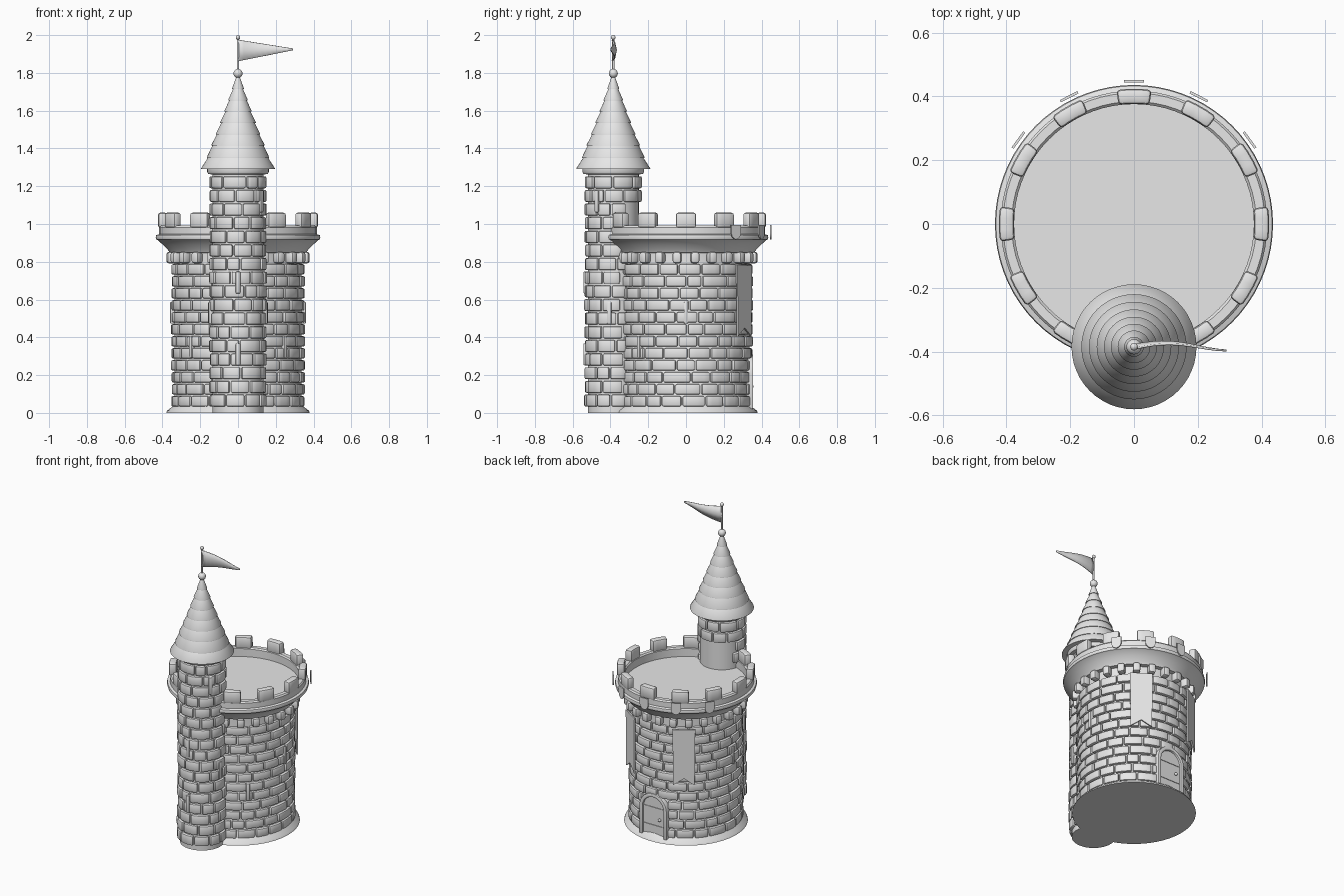
import bpy, bmesh, math, random
from mathutils import Vector, Matrix

random.seed(4)
cube = bpy.data.objects.get("Cube")
if cube:
    bpy.data.objects.remove(cube)

stone = bpy.data.materials.new("light_grey_stone")
stone.use_nodes = True
stone.diffuse_color = (0.8, 0.8, 0.8, 1)
stone.node_tree.nodes["Principled BSDF"].inputs["Base Color"].default_value = (0.8, 0.8, 0.8, 1)

BACK = math.pi / 2
TURRET = Vector((0, -0.385, 0))
made = []


def finish(bm, name, at=(0, 0, 0)):
    bmesh.ops.recalc_face_normals(bm, faces=bm.faces)
    mesh = bpy.data.meshes.new(name)
    bm.to_mesh(mesh)
    bm.free()
    mesh.materials.append(stone)
    ob = bpy.data.objects.new(name, mesh)
    ob.location = at
    bpy.context.collection.objects.link(ob)
    made.append(ob)
    return ob


def lathe(name, profile, at=(0, 0, 0), steps=72):
    """Revolve (radius, height) points about the vertical axis."""
    bm = bmesh.new()
    vs = [bm.verts.new((r, 0, z)) for r, z in profile]
    es = [bm.edges.new(p) for p in zip(vs, vs[1:])]
    bmesh.ops.spin(bm, geom=vs + es, cent=(0, 0, 0), axis=(0, 0, 1),
                   angle=math.tau, steps=steps)
    bmesh.ops.remove_doubles(bm, verts=bm.verts, dist=0.0002)
    return finish(bm, name, at)


def block(bm, r0, r1, a0, a1, z0, z1, n=3):
    """Curved block between two radii, angles and heights."""
    rings = []
    for i in range(n + 1):
        a = a0 + (a1 - a0) * i / n
        c, s = math.cos(a), math.sin(a)
        rings.append([bm.verts.new((r * c, r * s, z))
                      for r, z in ((r0, z0), (r1, z0), (r1, z1), (r0, z1))])
    for p, q in zip(rings, rings[1:]):
        for k in range(4):
            bm.faces.new((p[k], p[k - 1], q[k - 1], q[k]))
    bm.faces.new(rings[0])
    bm.faces.new(rings[-1][::-1])


def soften(bm, size):
    bmesh.ops.recalc_face_normals(bm, faces=bm.faces)
    edges = [e for e in bm.edges if e.calc_face_angle(0) > 0.8]
    bmesh.ops.bevel(bm, geom=edges, offset=size, segments=2, profile=0.5, affect='EDGES')


def brick_wall(name, r, rows, pitch, count, clip, at=(0, 0, 0)):
    """Staggered courses; clip(z) gives a bare (middle angle, half angle) or None."""
    bm = bmesh.new()
    gap = 0.004 / r
    for row in range(rows):
        z = 0.03 + row * pitch
        start = (row % 2) * 0.5 + random.uniform(-0.1, 0.1)
        cuts = [(start + i + random.uniform(-0.17, 0.17)) * math.tau / count
                for i in range(count)]
        cuts.append(cuts[0] + math.tau)
        bare = clip(z + pitch / 2)
        for a0, a1 in zip(cuts, cuts[1:]):
            a0, a1 = a0 + gap, a1 - gap
            if bare:
                mid, half = bare
                turn = math.tau * round(((a0 + a1) / 2 - mid) / math.tau)
                lo, hi = mid - half + turn, mid + half + turn
                if a0 < hi and a1 > lo:
                    if (a0 + a1) / 2 < (lo + hi) / 2:
                        a1 = min(a1, lo)
                    else:
                        a0 = max(a0, hi)
                if a1 - a0 < 0.025 / r:
                    continue
            out = r + 0.017 + random.uniform(-0.003, 0.003)
            block(bm, r - 0.01, out, a0, a1, z + 0.004, z + pitch - 0.005)
    soften(bm, 0.008)
    return finish(bm, name, at)


def plate(name, pts, angle, r, depth):
    """Flat outline (across, height) facing outward at an angle."""
    bm = bmesh.new()
    face = bm.faces.new([bm.verts.new((0, u, z)) for u, z in pts])
    new = bmesh.ops.extrude_face_region(bm, geom=[face])["geom"]
    bmesh.ops.translate(bm, vec=(depth, 0, 0),
                        verts=[v for v in new if isinstance(v, bmesh.types.BMVert)])
    bmesh.ops.translate(bm, vec=(r, 0, 0), verts=bm.verts)
    bmesh.ops.rotate(bm, cent=(0, 0, 0), matrix=Matrix.Rotation(angle, 3, 'Z'), verts=bm.verts)
    return finish(bm, name)


def ball(name, r, at):
    bm = bmesh.new()
    bmesh.ops.create_uvsphere(bm, u_segments=20, v_segments=12, radius=r)
    return finish(bm, name, at)


def arch(half, base, spring, n=14):
    return ([(half, base)] +
            [(half * math.cos(math.pi * i / n), spring + half * math.sin(math.pi * i / n))
             for i in range(n + 1)] + [(-half, base)])


# Main keep: flared foot and wall core
lathe("keep_wall", [(0, 0), (0.38, 0), (0.375, 0.012), (0.345, 0.035),
                    (0.336, 0.05), (0.336, 0.86), (0, 0.86)])
brick_wall("keep_bricks", 0.336, 12, 0.0635, 19,
           lambda z: (BACK, 0.29) if z < 0.3 else None)

# Overhanging parapet with sunken floor
lathe("parapet", [(0.33, 0.845), (0.362, 0.848), (0.372, 0.865), (0.398, 0.89),
                  (0.424, 0.915), (0.433, 0.919), (0.436, 0.93), (0.433, 0.941),
                  (0.418, 0.946), (0.418, 0.982), (0.411, 0.991), (0.384, 0.991),
                  (0.376, 0.983), (0.376, 0.93), (0, 0.93)])

# Merlons around the rim, leaving out the one behind the turret
bm = bmesh.new()
for i in range(12):
    a = i * math.tau / 12
    if i != 9:
        block(bm, 0.377, 0.424, a - 0.13, a + 0.13, 0.98, 1.06)
soften(bm, 0.012)
finish(bm, "merlons")

# Corbels below the parapet
bm = bmesh.new()
for i in range(24):
    a = (i + 0.5) * math.tau / 24
    block(bm, 0.325, 0.382, a - 0.062, a + 0.062, 0.792, 0.852, 1)
soften(bm, 0.013)
finish(bm, "corbels")

# Turret
lathe("turret_wall", [(0, 0), (0.135, 0), (0.135, 1.262), (0.157, 1.265),
                      (0.163, 1.275), (0.163, 1.295), (0, 1.295)], TURRET, 48)
brick_wall("turret_bricks", 0.135, 17, 0.0722, 9,
           lambda z: (BACK, 1.1) if z < 1.11 else None, TURRET)

# Stepped conical roof
tiers = [(0.196, 1.29), (0.165, 1.35), (0.141, 1.415), (0.117, 1.475), (0.094, 1.535),
         (0.072, 1.595), (0.051, 1.655), (0.031, 1.715), (0.012, 1.785)]
profile = [(0, 1.29)]
for (r, z), (r2, z2) in zip(tiers, tiers[1:]):
    profile += [(r, z), (r, z + 0.004), (r2 - 0.005, z2)]
lathe("turret_roof", profile + [(0, 1.785)], TURRET, 48)

# Finial, pole and pennant
ball("roof_finial", 0.024, TURRET + Vector((0, 0, 1.797)))
lathe("flag_pole", [(0, 1.79), (0.006, 1.79), (0.006, 1.985), (0, 1.985)], TURRET, 12)
ball("pole_tip", 0.012, TURRET + Vector((0, 0, 1.988)))
bm = bmesh.new()
cols = []
for i in range(11):
    t = i / 10
    y = 0.012 * math.sin(4.5 * t)
    top, low = 1.975 - 0.046 * t, 1.862 + 0.058 * t
    cols.append([bm.verts.new((0.29 * t, y + k * 0.006 * (1 - t), top + (low - top) * h))
                 for h, k in ((0, -1), (0.5, 1), (1, -1))])
for p, q in zip(cols, cols[1:]):
    for k in range(2):
        bm.faces.new((p[k], p[k + 1], q[k + 1], q[k]))
pennant = finish(bm, "pennant", TURRET)
solid = pennant.modifiers.new("thickness", 'SOLIDIFY')
solid.thickness, solid.offset = 0.006, 0

# Upright sliver stones set into both walls
def slivers(name, r, spots, at=(0, 0, 0)):
    bm = bmesh.new()
    for deg, z in spots:
        a, half = math.radians(deg), 0.011 / r
        block(bm, r - 0.01, r + 0.024, a - half, a + half, z - 0.058, z + 0.058, 1)
    soften(bm, 0.006)
    finish(bm, name, at)

slivers("keep_slivers", 0.336, [(-45, 0.35), (-135, 0.35), (0, 0.53), (180, 0.53)])
slivers("turret_slivers", 0.135, [(-90, 0.69), (-90, 0.31), (-8, 0.53), (188, 0.53),
                                  (-35, 1.12)], TURRET)

# Back door: panel, arched frame, straps and knob
plate("door_panel", arch(0.092, 0.02, 0.205), BACK, 0.29, 0.052)
outer, inner = arch(0.103, 0.02, 0.207), arch(0.078, 0.02, 0.207)
bm = bmesh.new()
strips = [[bm.verts.new((u, y, z)) for u, z in line]
          for line, y in ((outer, 0.3), (outer, 0.356), (inner, 0.356), (inner, 0.3))]
for p, q in zip(strips, strips[1:] + strips[:1]):
    for i in range(len(p) - 1):
        bm.faces.new((p[i], p[i + 1], q[i + 1], q[i]))
for end in (0, -1):
    bm.faces.new([s[end] for s in strips])
soften(bm, 0.006)
finish(bm, "door_frame")
for z in (0.08, 0.2):
    plate("door_strap", [(-0.076, z), (0.076, z), (0.076, z + 0.015), (-0.076, z + 0.015)],
          BACK, 0.342, 0.004)
ball("door_knob", 0.01, (-0.045, 0.348, 0.14))

# Swallowtail banners either side of the back
tail = [(-0.07, 0.78), (-0.066, 0.405), (0, 0.45), (0.066, 0.405), (0.07, 0.78)]
for side, deg in (("left", 57), ("right", 123)):
    plate("banner_" + side, tail, math.radians(deg), 0.362, 0.009)

# Shields hung around the back of the parapet
half = [(0.031, 0.996), (0.031, 0.95), (0.026, 0.935), (0.016, 0.924)]
shield = half + [(0, 0.918)] + [(-u, z) for u, z in reversed(half)]
for i in range(-2, 3):
    plate("shield", shield, BACK + i * math.radians(27), 0.444, 0.008)

# Smooth shading with crisp corners
bpy.ops.object.select_all(action='DESELECT')
for ob in made:
    ob.select_set(True)
bpy.context.view_layer.objects.active = made[0]
bpy.ops.object.shade_smooth_by_angle(angle=math.radians(35))
